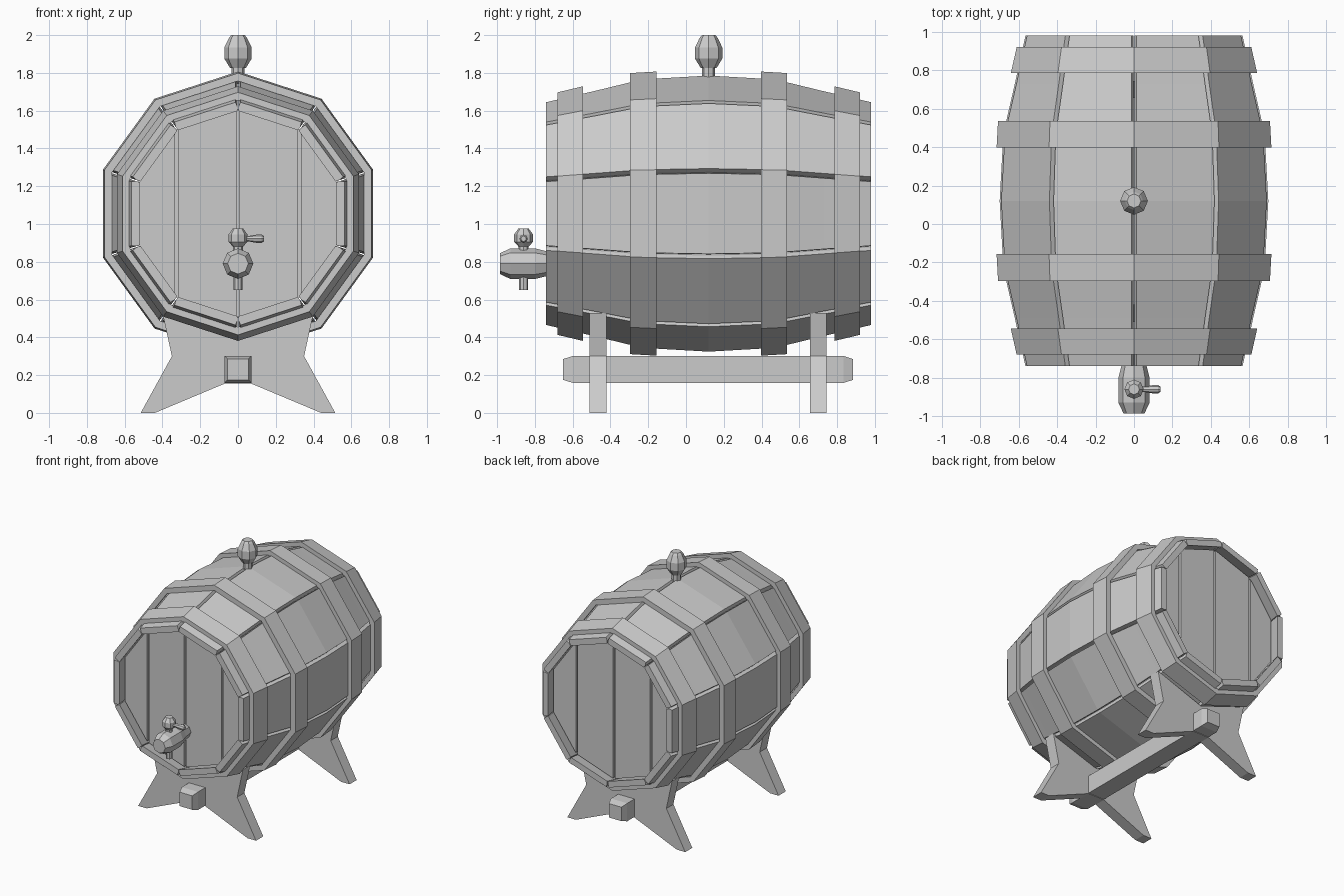
import bpy, math

if "Cube" in bpy.data.objects:
    bpy.data.objects.remove(bpy.data.objects["Cube"])

CY, CZ = 0.12, 1.055            # barrel centre (axis along y)
S36, C36 = math.sin(math.pi / 5), math.cos(math.pi / 5)


def mesh(name, verts, faces):
    me = bpy.data.meshes.new(name)
    me.from_pydata(verts, [], faces)
    ob = bpy.data.objects.new(name, me)
    bpy.context.collection.objects.link(ob)
    # consistent outward normals
    import bmesh
    bm = bmesh.new()
    bm.from_mesh(me)
    bmesh.ops.recalc_face_normals(bm, faces=bm.faces)
    bm.to_mesh(me)
    bm.free()
    return ob


def loft(name, rings, closed=False):
    """Skin rings of equal point count; cap the ends, or join last to first."""
    n, m = len(rings[0]), len(rings)
    verts = [p for r in rings for p in r]
    faces = []
    for i in range(m if closed else m - 1):
        a, b = i * n, (i + 1) % m * n
        faces += [(a + k, a + (k + 1) % n, b + (k + 1) % n, b + k) for k in range(n)]
    if not closed:
        faces += [tuple(range(n)), tuple(range((m - 1) * n, m * n))]
    return mesh(name, verts, faces)


def prism(name, outline, y0, y1):
    return loft(name, [[(x, y, z) for x, z in outline] for y in (y0, y1)])


def turned(name, profile, origin, axis, sides=8):
    """Turned part: profile of (distance, radius) along an axis."""
    rings = []
    for d, r in profile:
        ring = []
        for k in range(sides):
            a = 2 * math.pi * k / sides
            u, v = r * math.cos(a), r * math.sin(a)
            p = {'x': (d, u, v), 'y': (u, d, v), 'z': (u, v, d)}[axis]
            ring.append(tuple(o + q for o, q in zip(origin, p)))
        rings.append(ring)
    return loft(name, rings)


def decagon(r, y):
    return [(r * math.sin(k * math.pi / 5), y, CZ + r * math.cos(k * math.pi / 5))
            for k in range(10)]


# Staves: ten flat bowed boards with chamfered outer edges
half = [(0, .735), (.35, .715), (.61, .652), (.86, .594)]
bow = [(-t, r) for t, r in half[:0:-1]] + half
for i in range(10):
    a = (i + .5) * math.pi / 5
    ca, sa = math.cos(a), math.sin(a)
    rings = []
    for t, r in bow:
        ring = []
        w, h = r * math.sin(math.pi / 10), r * math.cos(math.pi / 10)
        k = math.tan(math.pi / 10)
        section = [(-w + .014, h), (w - .014, h), (w - .03 * k - .002, h - .025),
                   (w - .05 * k - .002, h - .047), (-w + .05 * k + .002, h - .047),
                   (-w + .03 * k + .002, h - .025)]
        for u, v in section:
            ring.append((v * sa + u * ca, CY + t, CZ + v * ca - u * sa))
        rings.append(ring)
    loft(f"stave_{i + 1}", rings)

# Hoops, mirrored about the barrel middle
for s, end in ((-1, "front"), (1, "back")):
    for kind, t0, r0, t1, r1 in (("middle", .277, .752, .416, .744),
                                 ("end", .665, .674, .80, .642)):
        y0, y1 = CY + s * t0, CY + s * t1
        loft(f"{end}_{kind}_hoop", [decagon(r0, y0), decagon(r1, y1),
                                    decagon(r1 - .042, y1), decagon(r0 - .042, y0)], True)

# Heads: four planks with gaps, over a backing board
R = .553
X1, X2 = R * S36, R * math.sin(2 * math.pi / 5)
H0, H1, H2 = R, R * C36, R * math.cos(2 * math.pi / 5)
for s, end in ((-1, "front"), (1, "back")):
    y = CY + s * .78
    for m, side in ((-1, "left"), (1, "right")):
        for part, xa, ha, xb, hb in (("inner", .008, H0, X1 - .008, H1),
                                     ("outer", X1 + .008, H1 - .01, X2, H2)):
            outline = [(m * xa, CZ - ha), (m * xb, CZ - hb),
                       (m * xb, CZ + hb), (m * xa, CZ + ha)]
            prism(f"{end}_head_{side}_{part}_plank", outline, y, y - s * .03)
    loft(f"{end}_head_backing", [decagon(R, y - s * .02), decagon(R, y - s * .04)])

# Stand legs: forked plates cradling the barrel
right = [(.07, .155), (.44, 0), (.515, 0), (.35, .3), (.40, .53)]
leg = right + [(0, .39)] + [(-x, z) for x, z in right[::-1]]
for name, y0, y1 in (("front_leg", -.51, -.42), ("back_leg", .657, .745)):
    prism(name, leg, y0, y1)

# Stand beam with chamfered ends
loft("stand_beam", [[(-h, y, .23 - h), (h, y, .23 - h), (h, y, .23 + h), (-h, y, .23 + h)]
                    for y, h in ((-.65, .055), (-.60, .071), (.835, .071), (.885, .055))])

# Bung on top
turned("bung_stem", [(1.74, .034), (1.85, .034)], (0, CY, 0), 'z')
turned("bung_knob", [(1.826, .042), (1.875, .072), (1.935, .072), (1.985, .048), (2.0, .036)],
       (0, CY, 0), 'z')

# Tap
turned("tap_body", [(-.985, .055), (-.93, .081), (-.80, .081), (-.74, .066), (-.65, .05)],
       (0, 0, .79), 'y')
turned("tap_spout", [(.65, .024), (.76, .024)], (0, -.86, 0), 'z')
turned("tap_neck", [(.84, .026), (.90, .026)], (0, -.86, 0), 'z')
turned("tap_knob", [(.88, .026), (.905, .05), (.945, .05), (.975, .028)], (0, -.86, 0), 'z')
turned("tap_lever", [(.02, .014), (.06, .015), (.10, .022), (.125, .022), (.137, .014)],
       (0, -.86, .922), 'x')
